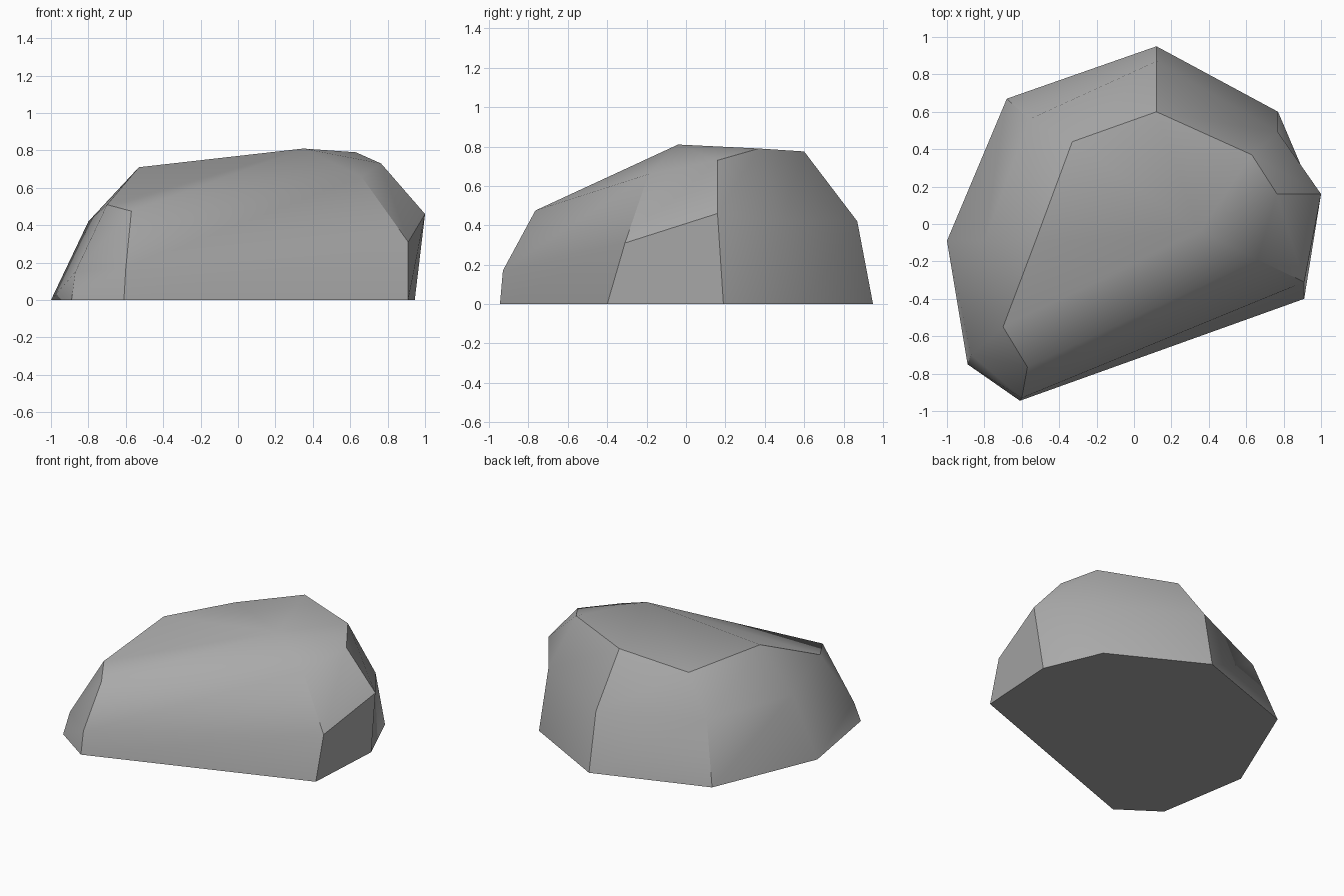
import bpy
import bmesh
import math

# Remove only the default cube
default = bpy.data.objects.get("Cube")
if default:
    bpy.data.objects.remove(default, do_unlink=True)


def make_material(name, color):
    material = bpy.data.materials.new(name)
    material.use_nodes = True
    material.diffuse_color = color
    material.node_tree.nodes["Principled BSDF"].inputs["Base Color"].default_value = color
    return material


# Eight-sided outlines of the boulder, counter-clockwise from the back corner
base_ring = [(.12, .95, 0), (-.68, .67, 0), (-1, -.09, 0), (-.89, -.75, 0),
             (-.61, -.945, 0), (.91, -.4, 0), (.945, .19, 0), (.77, .6, 0)]
waist_ring = [(.12, .87, .42), (-.56, .56, .42), (-.8, -.09, .42), (-.87, -.7, .15),
              (-.6, -.93, .17), (.91, -.31, .31), (1, .16, .46), (.77, .49, .42)]
rim_ring = [(.12, .6, .775), (-.33, .44, .66), (-.53, -.1, .71), (-.7, -.55, .51),
            (-.57, -.765, .475), (.66, -.19, .66), (.765, .16, .73), (.63, .37, .79)]
peak = (.35, -.04, .81)


def bridge(bm, lower, upper):
    """Join two outlines with a band of side faces."""
    count = len(lower)
    for i in range(count):
        j = (i + 1) % count
        bm.faces.new((lower[i], lower[j], upper[j], upper[i]))


# Boulder: flat underside, two bands of sides, sloping facets up to the peak
bm = bmesh.new()
rings = [[bm.verts.new(point) for point in ring]
         for ring in (base_ring, waist_ring, rim_ring)]
bm.faces.new(list(reversed(rings[0])))
for lower, upper in zip(rings, rings[1:]):
    bridge(bm, lower, upper)
top = bm.verts.new(peak)
rim = rings[-1]
for i in range(len(rim)):
    bm.faces.new((rim[i], rim[(i + 1) % len(rim)], top))
bmesh.ops.recalc_face_normals(bm, faces=bm.faces[:])

mesh = bpy.data.meshes.new("boulder")
bm.to_mesh(mesh)
bm.free()
mesh.materials.append(make_material("stone grey", (.4, .4, .4, 1)))
boulder = bpy.data.objects.new("boulder", mesh)
bpy.context.collection.objects.link(boulder)

# Soft shading across gentle facets, crisp ridges elsewhere
bpy.ops.object.select_all(action="DESELECT")
boulder.select_set(True)
bpy.context.view_layer.objects.active = boulder
bpy.ops.object.shade_smooth_by_angle(angle=math.radians(35))
